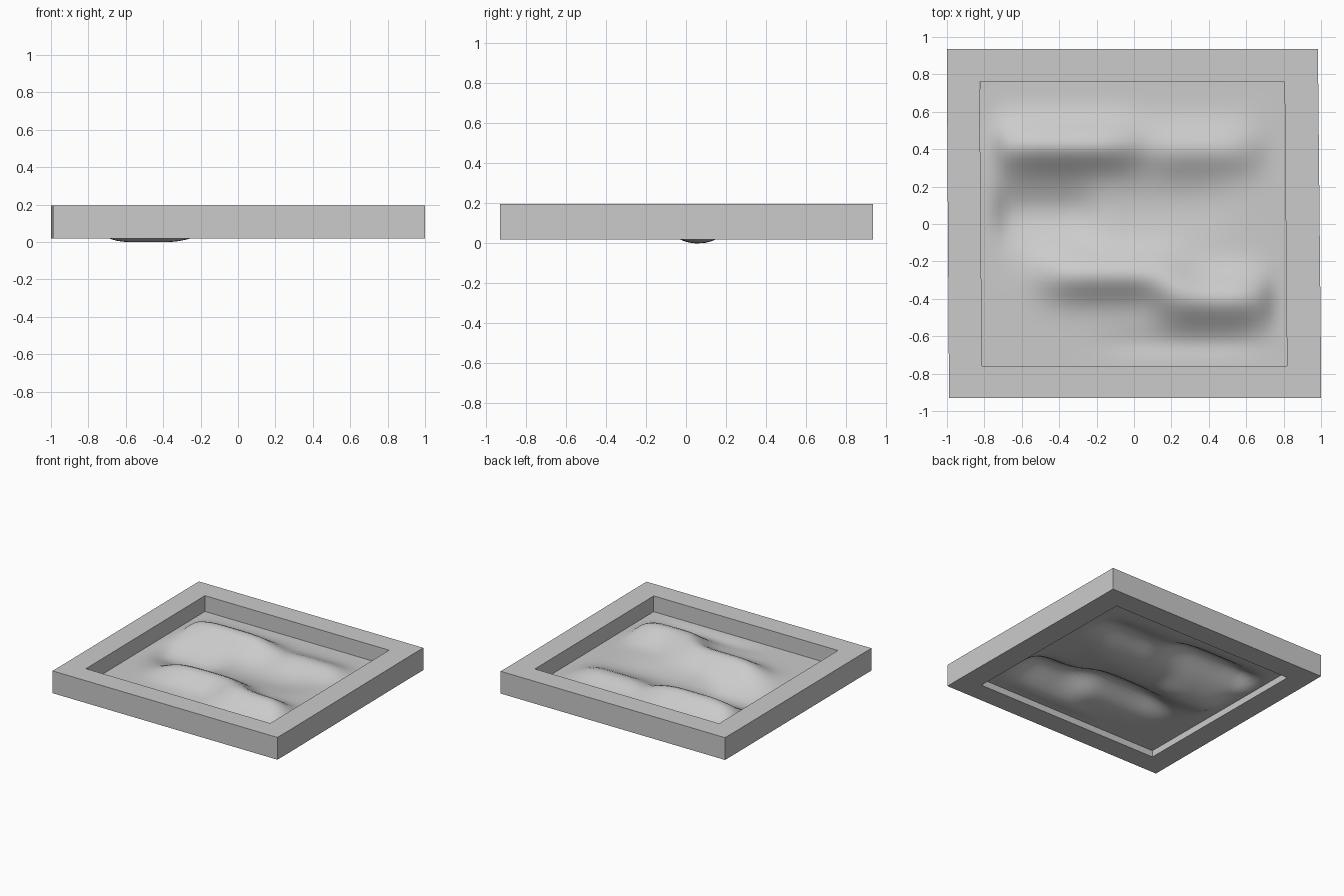
import bpy, bmesh, math

if "Cube" in bpy.data.objects:
    bpy.data.objects.remove(bpy.data.objects["Cube"])

Z0, Z1 = 0.018, 0.196


def board(name, outline):
    """Extrude a four-cornered plan outline into a timber board."""
    bm = bmesh.new()
    face = bm.faces.new([bm.verts.new((x, y, Z0)) for x, y in outline])
    top = bmesh.ops.extrude_face_region(bm, geom=[face])["geom"]
    for v in top:
        if isinstance(v, bmesh.types.BMVert):
            v.co.z = Z1
    bmesh.ops.recalc_face_normals(bm, faces=bm.faces)
    mesh = bpy.data.meshes.new(name)
    bm.to_mesh(mesh)
    bm.free()
    ob = bpy.data.objects.new(name, mesh)
    bpy.context.collection.objects.link(ob)


# Frame boards; the side boards lean slightly in plan
board("back_board", [(-1, .76), (.985, .76), (.985, .935), (-1, .935)])
board("front_board", [(-.99, -.93), (1, -.93), (1, -.76), (-.99, -.76)])
board("left_board", [(-.99, -.76), (-.813, -.76), (-.825, .76), (-1, .76)])
board("right_board", [(.818, -.76), (1, -.76), (.985, .76), (.805, .76)])

# Dunes and hollows: centre x, centre y, half length, half width, height
MOUNDS = [
    (-.35, .42, .42, .13, .115),   # long back ridge
    (.38, .40, .28, .13, .065),    # lower right end of back ridge
    (-.12, -.27, .38, .13, .105),  # middle ridge
    (.42, -.40, .30, .14, .115),   # front right ridge
    (-.48, .06, .28, .16, -.072),  # deep hollow
    (.15, .10, .35, .16, -.025),   # shallow hollow
    (.25, -.66, .40, .10, -.02),   # front hollow
]


def height(x, y):
    z = 0.07
    for cx, cy, lx, ly, h in MOUNDS:
        z += h * math.exp(-((x - cx) / lx) ** 4 - ((y - cy) / ly) ** 2)
    # settle to a level rim at the boards
    rim = min(1, (0.82 - abs(x)) / 0.15, (0.76 - abs(y)) / 0.15)
    rim = max(0, rim)
    return 0.07 + (z - 0.07) * rim * rim * (3 - 2 * rim)


# Sand surface: a single open sheet
bm = bmesh.new()
bmesh.ops.create_grid(bm, x_segments=48, y_segments=48, size=1)
for v in bm.verts:
    x, y = v.co.x * 0.82, v.co.y * 0.76
    v.co = (x - 0.004 * v.co.y, y, max(0, height(x, y)))
for f in bm.faces:
    f.smooth = True
mesh = bpy.data.meshes.new("sand_surface")
bm.to_mesh(mesh)
bm.free()
bpy.context.collection.objects.link(bpy.data.objects.new("sand_surface", mesh))
